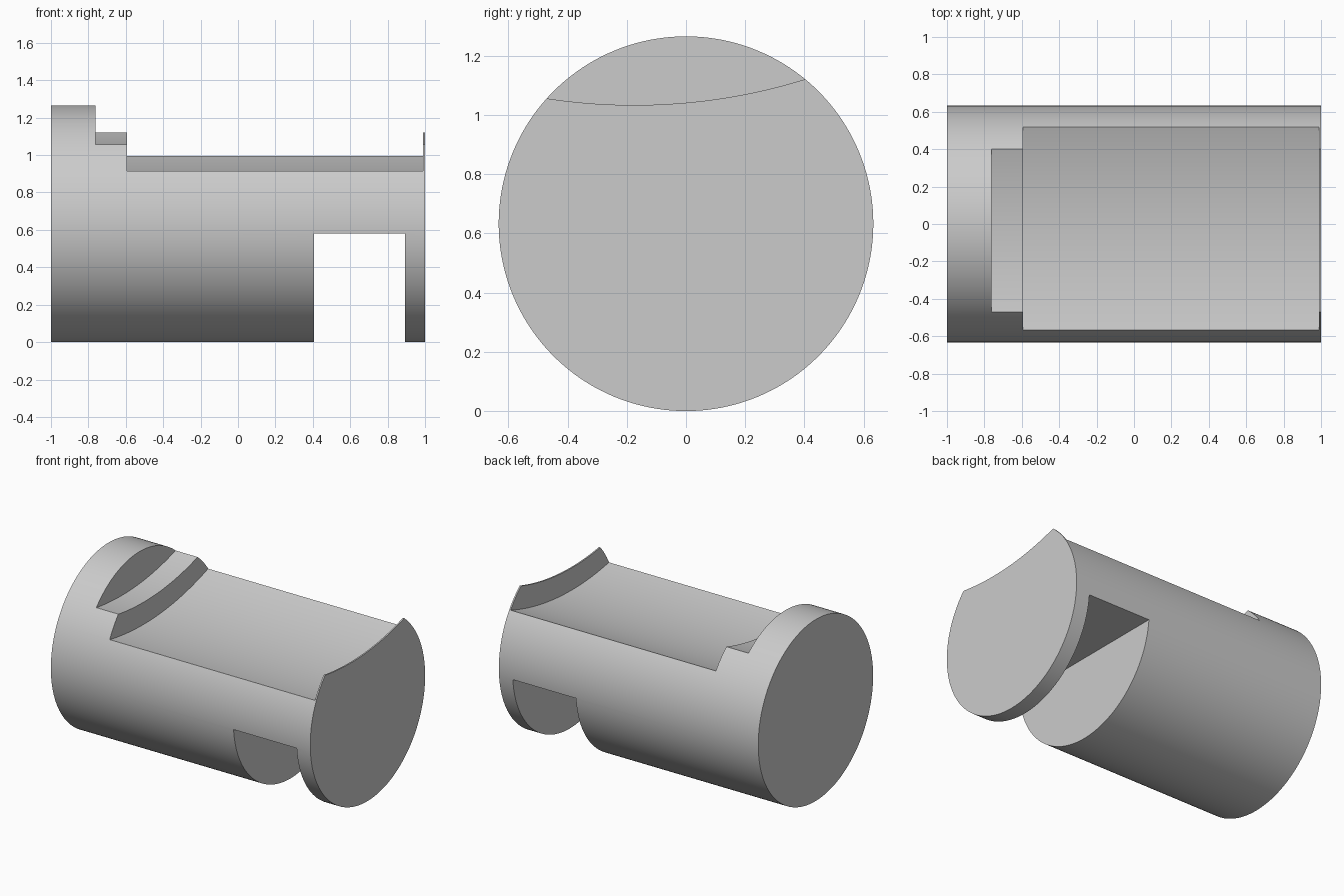
import bpy
from math import pi

if "Cube" in bpy.data.objects:
    bpy.data.objects.remove(bpy.data.objects["Cube"], do_unlink=True)

RADIUS = 0.6325
SCOOP_Y, SCOOP_Z = -0.175, 2.983   # shared axis of both curved recesses


def x_cylinder(name, x0, x1, y, z, radius, sides):
    """Cylinder lying along x between x0 and x1."""
    bpy.ops.mesh.primitive_cylinder_add(
        vertices=sides, radius=radius, depth=x1 - x0,
        location=((x0 + x1) / 2, y, z), rotation=(0, pi / 2, 0))
    obj = bpy.context.object
    obj.name = name
    return obj


def box(name, x0, x1, z0, z1, width):
    bpy.ops.mesh.primitive_cube_add(size=1, location=((x0 + x1) / 2, 0, (z0 + z1) / 2))
    obj = bpy.context.object
    obj.name = name
    obj.scale = (x1 - x0, width, z1 - z0)
    return obj


def cut(body, cutter):
    """Subtract the cutter from the body, then discard it."""
    cutter.hide_render = True
    mod = body.modifiers.new(cutter.name, "BOOLEAN")
    mod.operation = "DIFFERENCE"
    mod.solver = "EXACT"
    mod.object = cutter
    bpy.ops.object.select_all(action="DESELECT")
    bpy.context.view_layer.objects.active = body
    body.select_set(True)
    bpy.ops.object.modifier_apply(modifier=mod.name)
    bpy.data.objects.remove(cutter, do_unlink=True)


# Solid round body
body = x_cylinder("round_body", -1, 1, 0, RADIUS, RADIUS, 160)

# Shallow recess, open at the right-hand end
cut(body, x_cylinder("shallow_recess", -0.763, 1.2, SCOOP_Y, SCOOP_Z, 1.95, 512))

# Deep recess, leaving a thin end wall
cut(body, x_cylinder("deep_recess", -0.593, 0.99, SCOOP_Y, SCOOP_Z, 2.105, 512))

# Flat-topped slot through the underside
cut(body, box("under_slot", 0.407, 0.894, -0.5, 0.58, 2))

# Plain grey finish
grey = bpy.data.materials.new("plain_grey")
grey.use_nodes = True
colour = (0.6, 0.6, 0.6, 1)
grey.diffuse_color = colour
grey.node_tree.nodes["Principled BSDF"].inputs["Base Color"].default_value = colour
body.data.materials.clear()
body.data.materials.append(grey)

bpy.ops.object.select_all(action="DESELECT")
body.select_set(True)
bpy.context.view_layer.objects.active = body
bpy.ops.object.shade_smooth_by_angle(angle=pi / 6)
